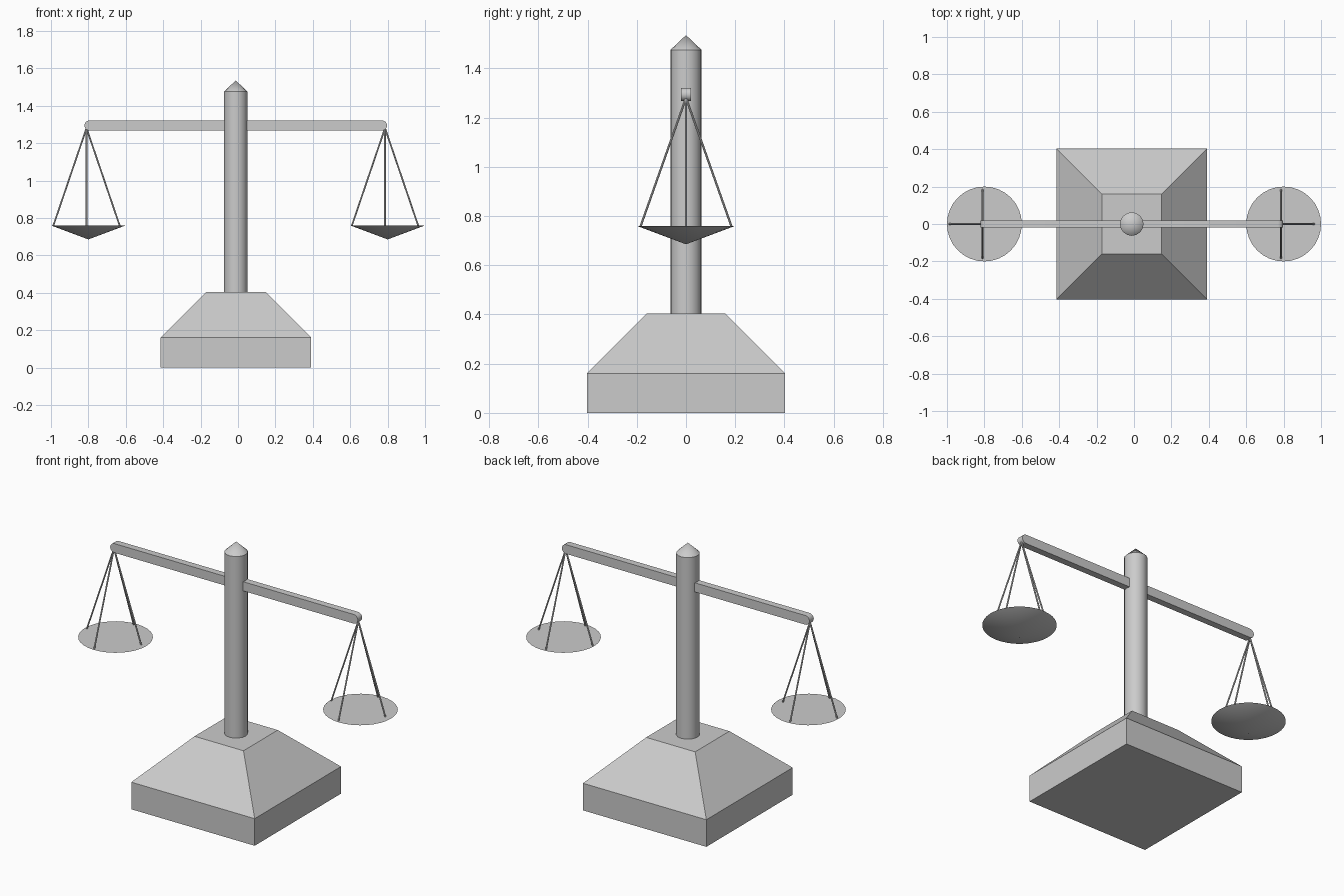
import bpy, bmesh, math
from mathutils import Vector

if "Cube" in bpy.data.objects:
    bpy.data.objects.remove(bpy.data.objects["Cube"])

CX = -0.012  # stand and beam sit slightly left of the pans' midpoint


def finish(bm, name, smooth=False):
    bmesh.ops.recalc_face_normals(bm, faces=bm.faces)
    mesh = bpy.data.meshes.new(name)
    bm.to_mesh(mesh)
    bm.free()
    ob = bpy.data.objects.new(name, mesh)
    bpy.context.collection.objects.link(ob)
    if smooth:
        bpy.ops.object.select_all(action='DESELECT')
        bpy.context.view_layer.objects.active = ob
        ob.select_set(True)
        bpy.ops.object.shade_smooth_by_angle(angle=math.radians(30))
    return ob


def stack(name, rings, sides, x=0, turn=0, smooth=False):
    """Closed solid from (radius, z) rings; radius 0 makes a point."""
    bm = bmesh.new()
    loops = []
    for r, z in rings:
        n = sides if r else 1
        loops.append([bm.verts.new((x + r * math.cos(turn + math.tau * i / n),
                                    r * math.sin(turn + math.tau * i / n), z))
                      for i in range(n)])
    for a, b in zip(loops, loops[1:]):
        for i in range(sides):
            j = (i + 1) % sides
            if len(a) == 1:
                bm.faces.new((a[0], b[j], b[i]))
            elif len(b) == 1:
                bm.faces.new((a[i], a[j], b[0]))
            else:
                bm.faces.new((a[i], a[j], b[j], b[i]))
    for end in (loops[0], loops[-1]):
        if len(end) > 1:
            bm.faces.new(end)
    return finish(bm, name, smooth)


def rod(name, a, b, radius):
    a, b = Vector(a), Vector(b)
    bm = bmesh.new()
    bmesh.ops.create_cone(bm, cap_ends=True, segments=8, radius1=radius,
                          radius2=radius, depth=(b - a).length)
    bm.transform((b - a).to_track_quat('Z', 'Y').to_matrix().to_4x4())
    bmesh.ops.translate(bm, verts=bm.verts, vec=(a + b) / 2)
    return finish(bm, name, True)


# Square base: plinth with a sloped top
d = math.sqrt(2)
stack("base", [(0.403 * d, 0), (0.403 * d, 0.16), (0.16 * d, 0.403)], 4, CX, math.pi / 4)

# Round post with a pointed tip
stack("post", [(0.063, 0.39), (0.063, 1.475), (0, 1.535)], 16, CX, smooth=True)

# Beam: bar with rounded ends, profile extruded in depth
bm = bmesh.new()
profile = []
for side in (1, -1):
    for i in range(9):
        t = -math.pi / 2 + math.pi * i / 8
        profile.append(bm.verts.new((CX + side * (0.782 + 0.027 * math.cos(t)), -0.02,
                                     1.294 + side * 0.027 * math.sin(t))))
face = bm.faces.new(profile)
ext = bmesh.ops.extrude_face_region(bm, geom=[face])
bmesh.ops.translate(bm, vec=(0, 0.04, 0),
                    verts=[v for v in ext["geom"] if isinstance(v, bmesh.types.BMVert)])
finish(bm, "beam", True)

# Pans, each hung on four cords
for side, label in ((-1, "left"), (1, "right")):
    stack(label + "_pan", [(0, 0.685), (0.2, 0.76)], 32, side * 0.8, smooth=True)
    hx = CX + side * 0.798
    for k in range(4):
        a = k * math.pi / 2
        rod(f"{label}_cord_{k + 1}", (hx, 0, 1.28),
            (hx + 0.178 * math.cos(a), 0.185 * math.sin(a), 0.757), 0.0045)
